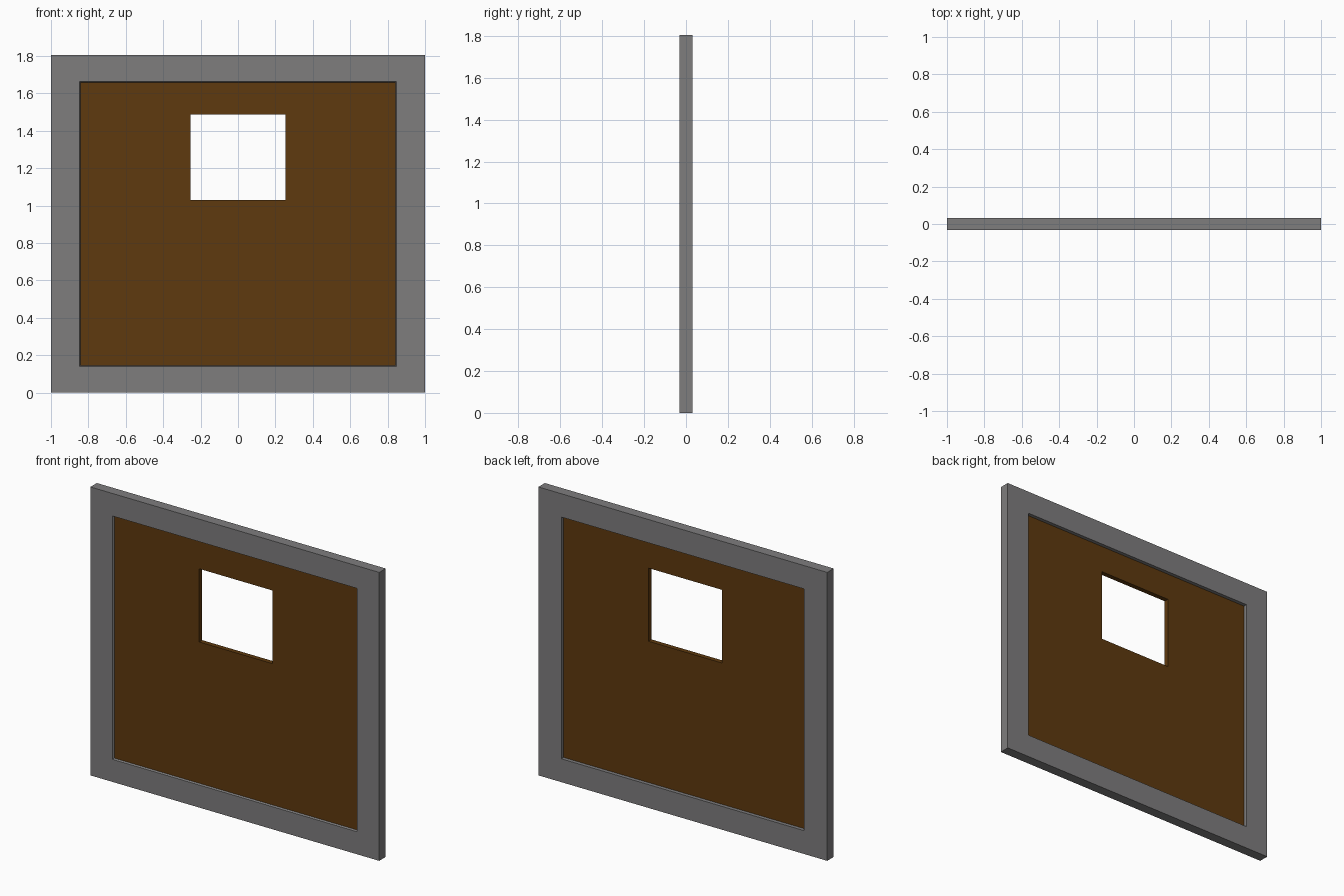
import bpy, bmesh

if "Cube" in bpy.data.objects:
    bpy.data.objects.remove(bpy.data.objects["Cube"])


def material(name, rgb):
    m = bpy.data.materials.new(name)
    m.diffuse_color = (*rgb, 1.0)
    m.use_nodes = True
    m.node_tree.nodes["Principled BSDF"].inputs["Base Color"].default_value = m.diffuse_color
    return m


def rect_ring(name, profile, mat):
    """Loft a closed chain of rectangles (half width, z low, z high, y)."""
    bm = bmesh.new()
    loops = []
    for hx, z0, z1, y in profile:
        corners = ((-hx, z0), (hx, z0), (hx, z1), (-hx, z1))
        loops.append([bm.verts.new((x, y, z)) for x, z in corners])
    for i, a in enumerate(loops):
        b = loops[(i + 1) % len(loops)]
        for k in range(4):
            n = (k + 1) % 4
            bm.faces.new((a[k], a[n], b[n], b[k]))
    bmesh.ops.recalc_face_normals(bm, faces=bm.faces)
    me = bpy.data.meshes.new(name)
    bm.to_mesh(me)
    bm.free()
    me.materials.append(mat)
    ob = bpy.data.objects.new(name, me)
    bpy.context.collection.objects.link(ob)
    return ob


grey = material("grey frame", (0.21, 0.205, 0.208))
brown = material("dark brown wood", (0.112, 0.041, 0.0044))

H, T = 1.805, 0.032          # height and half thickness
FRONT, BACK = -0.021, 0.009  # panel faces

# Surrounding frame, opening slightly flared at the front
rect_ring("frame", [
    (1.0, 0.0, H, -T),
    (0.848, 0.141, H - 0.141, -T),
    (0.841, 0.146, H - 0.146, FRONT),
    (0.841, 0.146, H - 0.146, T),
    (1.0, 0.0, H, T),
], grey)

# Recessed panel with a window hole, edges tucked into the frame
rect_ring("panel", [
    (0.86, 0.13, H - 0.13, FRONT),
    (0.254, 1.03, 1.488, FRONT),
    (0.254, 1.03, 1.488, BACK),
    (0.86, 0.13, H - 0.13, BACK),
], brown)
